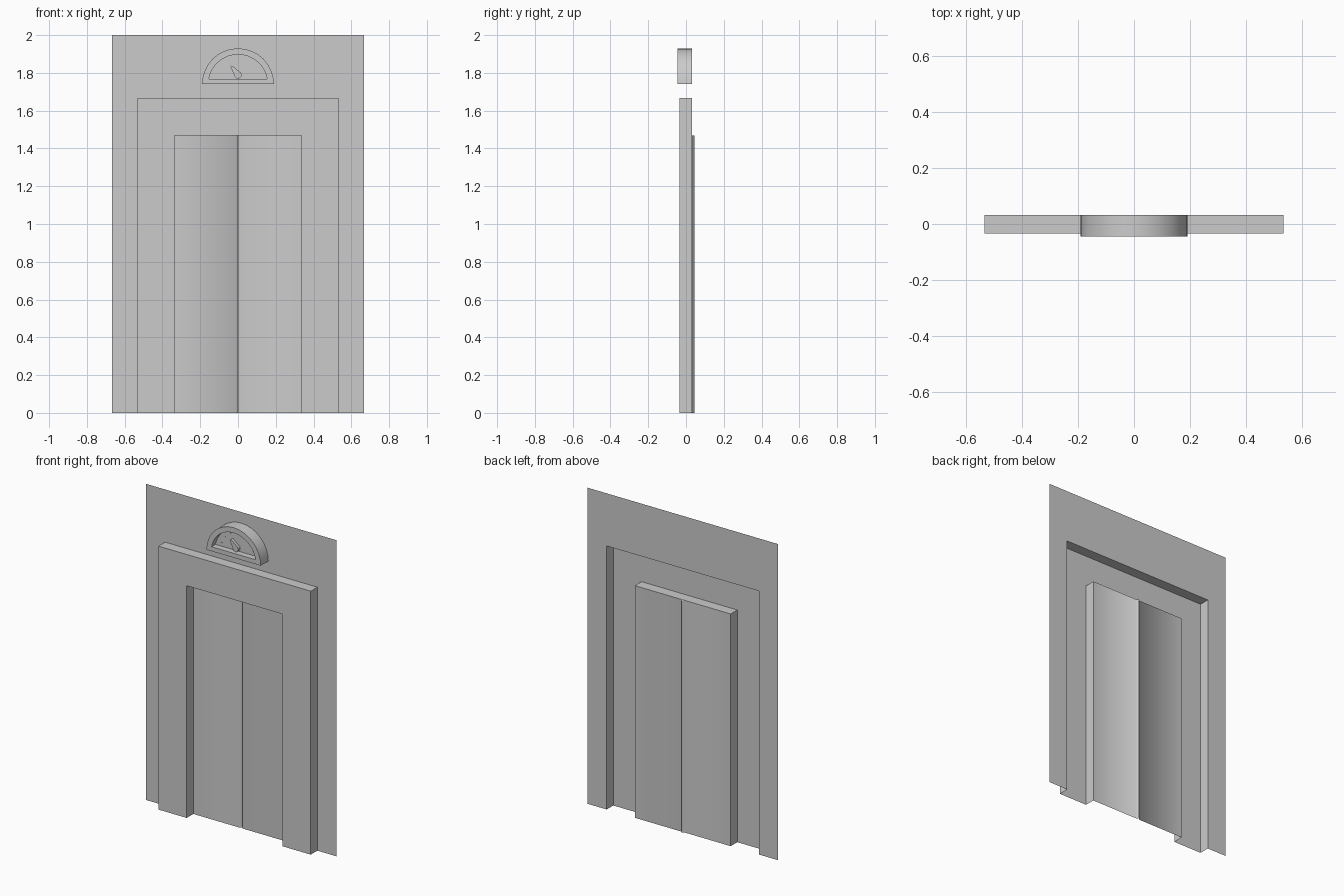
import bpy, bmesh, math
from math import sin, cos, pi, radians

if "Cube" in bpy.data.objects:
    bpy.data.objects.remove(bpy.data.objects["Cube"])

BACK, FRONT, DIAL_FRONT, DIAL_FACE = 0.032, -0.034, -0.044, -0.005


def make(name, rings, closed=False, cap=False, angle=30):
    """Bridge successive rings of points into a surface facing -y."""
    bm = bmesh.new()
    loops = [[bm.verts.new(p) for p in r] for r in rings]
    for a, b in zip(loops, loops[1:]):
        n = len(a)
        for i in range(n if closed else n - 1):
            j = (i + 1) % n
            bm.faces.new((a[i], b[i], b[j], a[j]))
    if cap:
        bm.faces.new(loops[-1][::-1])
    bm.normal_update()
    me = bpy.data.meshes.new(name)
    bm.to_mesh(me)
    bm.free()
    ob = bpy.data.objects.new(name, me)
    bpy.context.collection.objects.link(ob)
    bpy.ops.object.select_all(action='DESELECT')
    ob.select_set(True)
    bpy.context.view_layer.objects.active = ob
    bpy.ops.object.shade_smooth_by_angle(angle=radians(angle))
    return ob


def portal(w, h, y):
    """Doorway outline, open at the floor."""
    return [(-w, y, 0), (-w, y, h), (w, y, h), (w, y, 0)]


def half_disc(r, z_base, y, n=16):
    """Semicircle about z = 1.74, cut flat at z_base."""
    a0 = math.asin((z_base - 1.74) / r)
    return [(-r * cos(a0 + (pi - 2 * a0) * i / n), y,
             1.74 + r * sin(a0 + (pi - 2 * a0) * i / n)) for i in range(n + 1)]


# Wall sheet around the doorway, and the protruding hollow frame
make("wall", [portal(0.667, 2, BACK), portal(0.533, 1.667, BACK)])
make("door_frame", [portal(0.533, 1.667, BACK), portal(0.533, 1.667, FRONT),
                    portal(0.335, 1.469, FRONT), portal(0.335, 1.469, BACK)])

# Pair of doors with a V groove where they meet
section = [(-0.335, BACK), (-0.01, BACK), (0, 0.044), (0.01, BACK), (0.335, BACK)]
make("doors", [[(x, y, 1.469) for x, y in section],
               [(x, y, 0) for x, y in section]], angle=60)

# Half-round floor indicator with a recessed face
make("indicator_housing", [half_disc(0.19, 1.74, BACK), half_disc(0.19, 1.74, DIAL_FRONT),
                           half_disc(0.157, 1.768, DIAL_FRONT),
                           half_disc(0.157, 1.768, DIAL_FACE)], closed=True, cap=True)

# Floor marks around the dial
for k in range(7):
    a = radians(12 + 26 * k)
    ring = []
    for r, s in ((0.106, -1), (0.106, 1), (0.118, 1), (0.118, -1)):
        ring.append((r * cos(a) + s * 0.0015 * sin(a),
                     1.768 + r * sin(a) - s * 0.0015 * cos(a)))
    ring.reverse()
    if sum(p[0] * q[1] - q[0] * p[1] for p, q in zip(ring, ring[1:] + ring[:1])) > 0:
        ring.reverse()
    make("floor_mark", [[(x, y, z) for x, z in ring]
                        for y in (DIAL_FACE, DIAL_FACE - 0.002)], closed=True, cap=True)

# Teardrop needle: wide round hub tapering to a small round tip
tilt = radians(127)
outline = []
for cx, cz, r, start in ((0.0, 1.789, 0.019, tilt - pi / 2), (-0.032, 1.831, 0.007, tilt + pi / 2)):
    for i in range(9):
        a = start - pi * i / 8
        outline.append((cx + r * cos(a), cz + r * sin(a)))
make("needle", [[(x, y, z) for x, z in outline]
                for y in (DIAL_FACE, DIAL_FACE - 0.02)], closed=True, cap=True)
